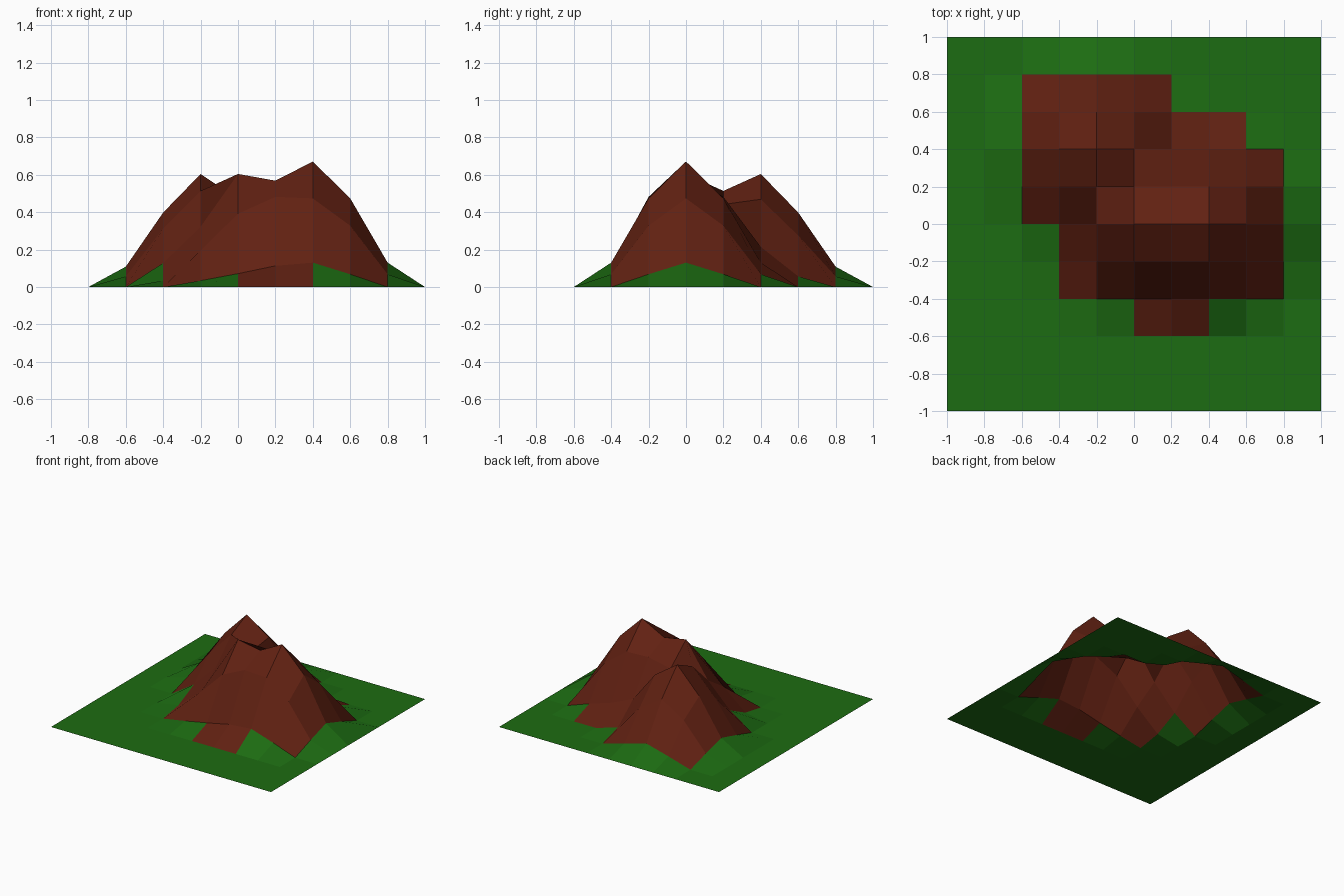
import bpy, bmesh

if "Cube" in bpy.data.objects:
    bpy.data.objects.remove(bpy.data.objects["Cube"])

STEP, N, RADIUS = 0.2, 10, 0.5575

# Flat square sheet
bm = bmesh.new()
bmesh.ops.create_grid(bm, x_segments=N, y_segments=N, size=1.0)


def raise_peak(x, y, height):
    """Pull one grid point up, dragging its neighbours with a smooth falloff."""
    centre = min(bm.verts, key=lambda v: (v.co.x - x) ** 2 + (v.co.y - y) ** 2).co.copy()
    for v in bm.verts:
        t = max(0.0, 1 - (v.co - centre).length / RADIUS)
        v.co.z += height * (3 * t * t - 2 * t ** 3)


# Three overlapping peaks, each pulled on top of the previous
raise_peak(0.4, 0.0, 0.671)
raise_peak(0.0, 0.0, 0.474)
raise_peak(-0.2, 0.4, 0.57)

# Rock faces: grid row -> column range
ROCK = {2: (5, 7), 3: (3, 9), 4: (3, 9), 5: (2, 9), 6: (2, 9), 7: (2, 8), 8: (2, 6)}
for f in bm.faces:
    c = f.calc_center_median()
    col, row = int((c.x + 1) / STEP), int((c.y + 1) / STEP)
    lo, hi = ROCK.get(row, (0, 0))
    f.material_index = 1 if lo <= col < hi else 0
    f.smooth = False

mesh = bpy.data.meshes.new("mountain_terrain")
bm.to_mesh(mesh)
bm.free()

# Grass and rock colours
for name, colour in (("grass", (0.012, 0.15, 0.006, 1)), ("rock", (0.12, 0.015, 0.006, 1))):
    mat = bpy.data.materials.new(name)
    mat.diffuse_color = colour
    mat.use_nodes = True
    mat.node_tree.nodes["Principled BSDF"].inputs["Base Color"].default_value = mat.diffuse_color
    mesh.materials.append(mat)

terrain = bpy.data.objects.new("mountain_terrain", mesh)
bpy.context.collection.objects.link(terrain)
